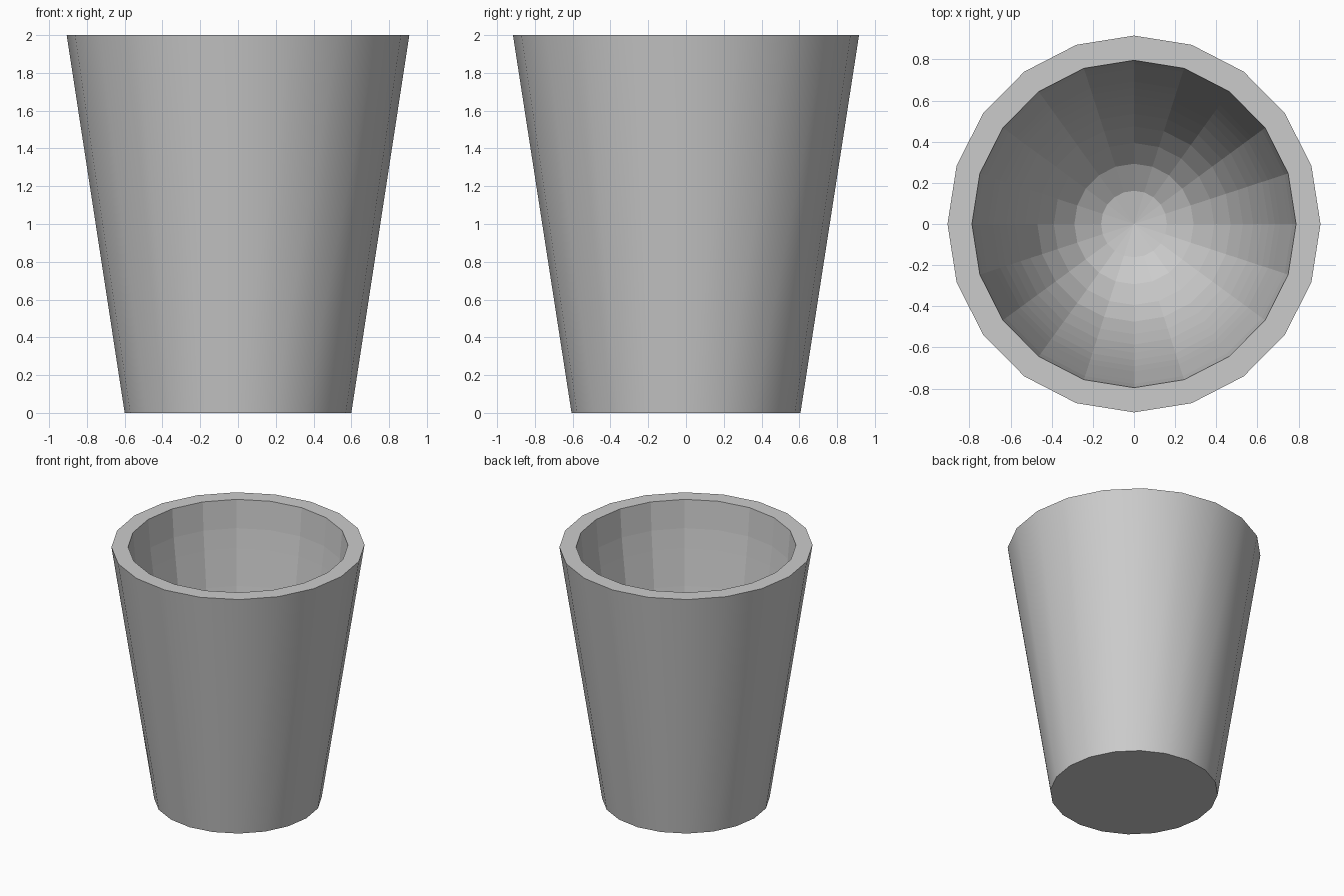
import bpy, bmesh, math

if "Cube" in bpy.data.objects:
    bpy.data.objects.remove(bpy.data.objects["Cube"])

SIDES = 20
OVAL = 1.01  # cup is very slightly wider front to back


def ring(bm, r, z):
    return [bm.verts.new((r * math.cos(2 * math.pi * i / SIDES),
                          OVAL * r * math.sin(2 * math.pi * i / SIDES), z))
            for i in range(SIDES)]


def bridge(bm, a, b, smooth):
    for i in range(SIDES):
        j = (i + 1) % SIDES
        f = bm.faces.new((a[i], a[j], b[j], b[i]))
        f.smooth = smooth


bm = bmesh.new()

# tapered outer wall and flat base
base = ring(bm, 0.60, 0.0)
rim_outer = ring(bm, 0.907, 2.0)
bridge(bm, base, rim_outer, True)
bm.faces.new(base[::-1])

# flat rim, then faceted cavity down to a rounded floor
cavity = [(0.788, 2.0), (0.77, 1.78), (0.75, 1.63), (0.73, 1.49),
          (0.71, 1.35), (0.685, 1.2), (0.655, 1.06), (0.62, 0.93),
          (0.58, 0.8), (0.53, 0.67), (0.47, 0.54), (0.39, 0.42),
          (0.29, 0.31), (0.16, 0.23)]
prev = rim_outer
for r, z in cavity:
    cur = ring(bm, r, z)
    bridge(bm, prev, cur, False)
    prev = cur

# floor centre
centre = bm.verts.new((0, 0, 0.2))
for i in range(SIDES):
    bm.faces.new((prev[i], prev[(i + 1) % SIDES], centre))

bmesh.ops.recalc_face_normals(bm, faces=bm.faces)

# crisp edges at base and rim
for e in bm.edges:
    if len(e.link_faces) == 2 and e.calc_face_angle() > math.radians(40):
        e.smooth = False

mesh = bpy.data.meshes.new("cup")
bm.to_mesh(mesh)
bm.free()
cup = bpy.data.objects.new("cup", mesh)
bpy.context.collection.objects.link(cup)
